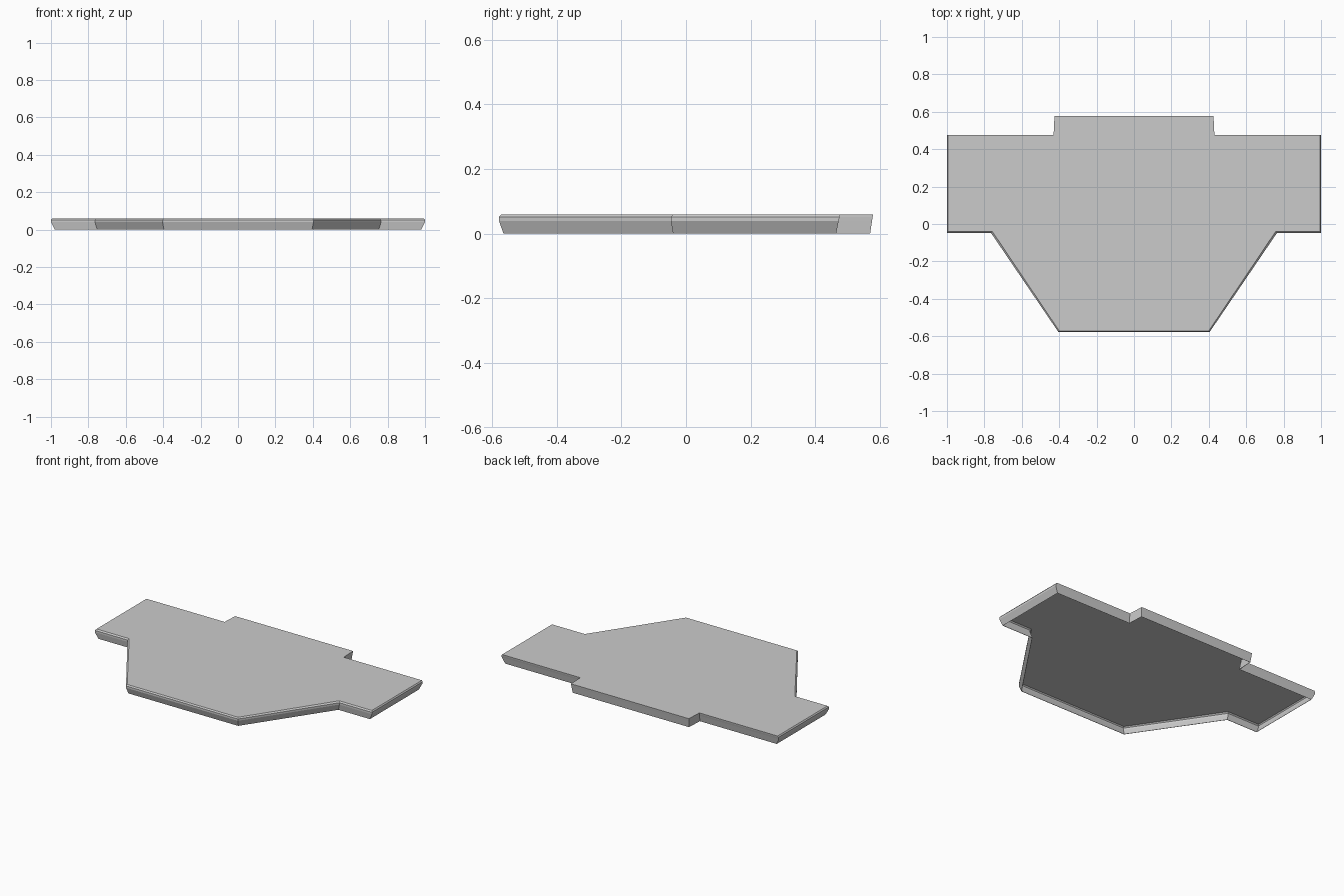
import bpy, bmesh

if "Cube" in bpy.data.objects:
    bpy.data.objects.remove(bpy.data.objects["Cube"])

# Half outlines (right side, back to front) at each height
rings = [
    (0.060, [(.425, .578), (.430, .476), (.994, .476), (.994, -.039), (.758, -.039), (.400, -.571)]),
    (0.052, [(.425, .577), (.430, .475), (1.00, .475), (1.00, -.047), (.765, -.047), (.404, -.578)]),
    (0.040, [(.424, .575), (.429, .472), (1.00, .472), (1.00, -.047), (.765, -.047), (.404, -.578)]),
    (0.000, [(.420, .569), (.425, .464), (.980, .464), (.980, -.040), (.753, -.040), (.396, -.564)]),
]

bm = bmesh.new()
loops = []
for z, half in rings:
    outline = half + [(-x, y) for x, y in reversed(half)]
    loops.append([bm.verts.new((x, y, z)) for x, y in outline])

# Top panel, chamfer and tapering skirt; the underside stays open
bm.faces.new(loops[0])
for upper, lower in zip(loops, loops[1:]):
    n = len(upper)
    for i in range(n):
        j = (i + 1) % n
        bm.faces.new((upper[i], upper[j], lower[j], lower[i]))
bmesh.ops.recalc_face_normals(bm, faces=bm.faces)
bm.faces.ensure_lookup_table()
if bm.faces[0].normal.z < 0:
    bmesh.ops.reverse_faces(bm, faces=bm.faces)

mesh = bpy.data.meshes.new("hollow_panel")
bm.to_mesh(mesh)
bm.free()
panel = bpy.data.objects.new("hollow_panel", mesh)
bpy.context.collection.objects.link(panel)

# Thin sheet thickness, grown inwards
sheet = panel.modifiers.new("sheet_thickness", 'SOLIDIFY')
sheet.thickness = 0.002
sheet.offset = -1
